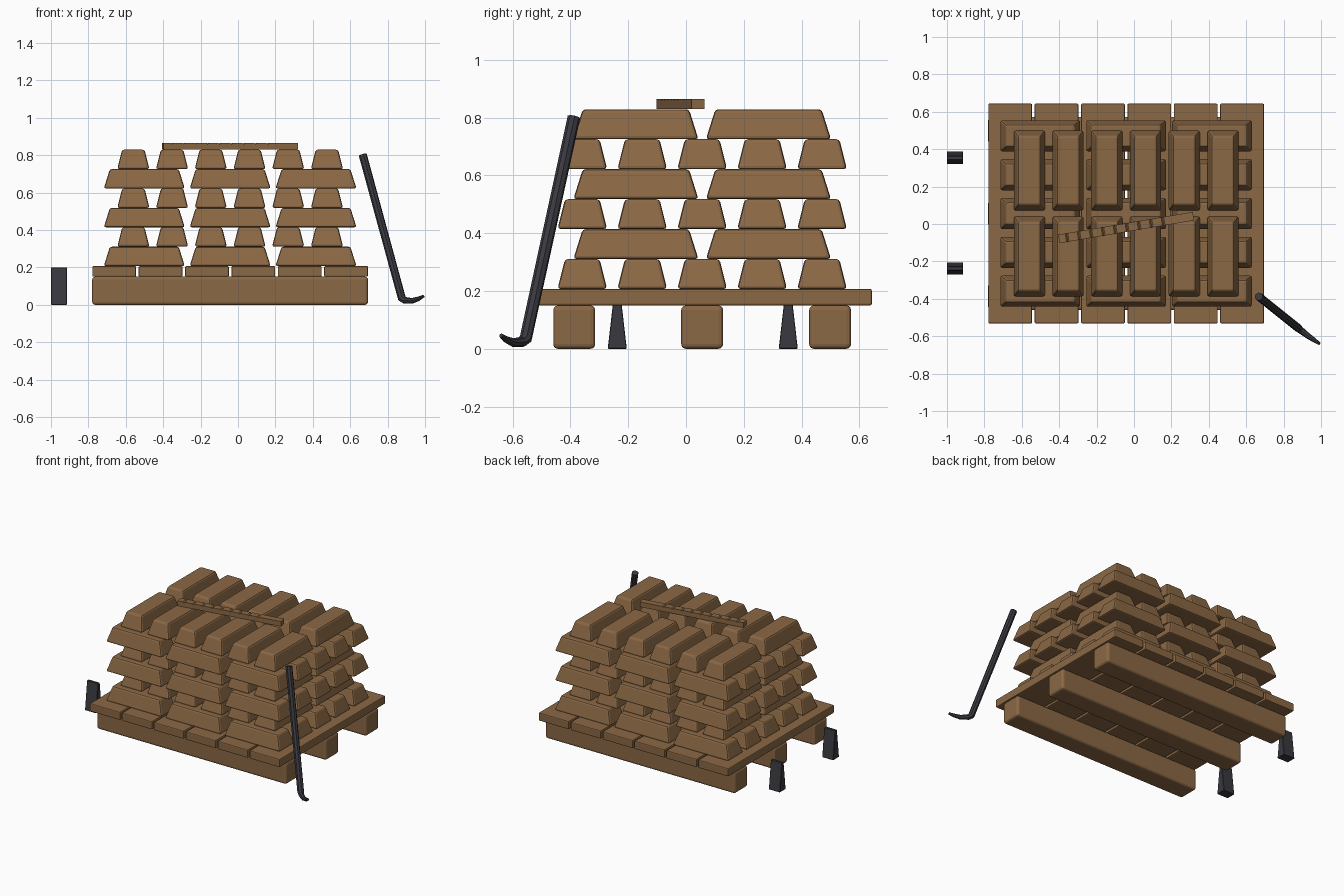
import bpy
import math
from mathutils import Matrix

cube = bpy.data.objects.get("Cube")
if cube:
    bpy.data.objects.remove(cube, do_unlink=True)


def material(name, rgb):
    mat = bpy.data.materials.new(name)
    mat.use_nodes = True
    mat.diffuse_color = (*rgb, 1)
    mat.node_tree.nodes["Principled BSDF"].inputs["Base Color"].default_value = (*rgb, 1)
    return mat


WOOD = material("warm brown", (0.26, 0.14, 0.06))
IRON = material("dark iron", (0.04, 0.04, 0.05))


def add_mesh(name, verts, faces, mat, bevel=0.0, segments=2):
    mesh = bpy.data.meshes.new(name)
    mesh.from_pydata(verts, [], faces)
    mesh.materials.append(mat)
    obj = bpy.data.objects.new(name, mesh)
    bpy.context.collection.objects.link(obj)
    if bevel:
        mod = obj.modifiers.new("rounded edges", "BEVEL")
        mod.width, mod.segments = bevel, segments
        mod.limit_method = "ANGLE"
    return obj


def tapered_block(name, centre, bottom, top, z0, z1, mat, bevel, segments=2):
    """Block whose bottom and top are centred rectangles of different size."""
    corners = [(-1, -1), (1, -1), (1, 1), (-1, 1)]
    verts = [(centre[0] + sx * size[0] / 2, centre[1] + sy * size[1] / 2, z)
             for size, z in ((bottom, z0), (top, z1)) for sx, sy in corners]
    faces = [(3, 2, 1, 0), (4, 5, 6, 7)]
    faces += [(i, (i + 1) % 4, (i + 1) % 4 + 4, i + 4) for i in range(4)]
    return add_mesh(name, verts, faces, mat, bevel, segments)


# Pallet: three skids under six deck planks
MID_X, MID_Y = -0.042, 0.056
for i in range(3):
    size = (1.475, 0.145)
    tapered_block(f"skid_{i + 1}", (MID_X, MID_Y + (i - 1) * 0.443), size, size,
                  0, 0.15, WOOD, 0.016, 3)
for i in range(6):
    size = (0.234, 1.175)
    tapered_block(f"deck_plank_{i + 1}", (MID_X + (i - 2.5) * 0.248, MID_Y), size, size,
                  0.15, 0.207, WOOD, 0.006)

# Ingots: six layers, alternately lying along x and along y
LAYER, BASE = 0.1037, 0.207
for layer in range(6):
    along_x = layer % 2 == 0
    columns, rows = (3, 5) if along_x else (6, 2)
    step = (0.459, 0.2075) if along_x else (0.207, 0.459)
    bottom, top = (0.433, 0.172), (0.368, 0.12)
    if not along_x:
        bottom, top = bottom[::-1], top[::-1]
    for c in range(columns):
        for r in range(rows):
            centre = (MID_X + (c - (columns - 1) / 2) * step[0],
                      MID_Y + (r - (rows - 1) / 2) * step[1])
            z = BASE + layer * LAYER
            tapered_block(f"ingot_{layer + 1}_{c + 1}_{r + 1}", centre, bottom, top,
                          z, z + LAYER, WOOD, 0.011)

# Tally stick: notched profile extruded across its width
HALF, HEIGHT, DEPTH = 0.365, 0.035, 0.007
profile = [(-HALF, 0), (HALF, 0), (HALF, HEIGHT)]
for i in range(9):
    x = 0.2 - i * 0.065
    profile += [(x + 0.007, HEIGHT), (x, HEIGHT - DEPTH), (x - 0.007, HEIGHT)]
profile.append((-HALF, HEIGHT))
n = len(profile)
verts = [(x, y, z) for y in (-0.023, 0.023) for x, z in profile]
faces = [tuple(range(n)), tuple(reversed(range(n, 2 * n)))]
faces += [(i, i + n, (i + 1) % n + n, (i + 1) % n) for i in range(n)]
stick = add_mesh("tally_stick", verts, faces, WOOD)
stick.matrix_world = Matrix.Translation((-0.042, -0.019, 0.83)) @ Matrix.Rotation(math.radians(9.6), 4, "Z")

# Two iron wedges beside the pallet
for name, y in (("front_wedge", -0.238), ("back_wedge", 0.354)):
    tapered_block(name, (-0.957, y), (0.086, 0.066), (0.086, 0.02), 0, 0.2, IRON, 0.002, 1)

# Pry bar leaning on the stack, with a bent, narrowing claw
path = [((0.667, -0.388, 0.802), 1), ((0.876, -0.555, 0.035), 1),
        ((0.89, -0.567, 0.024), 0.85), ((0.93, -0.598, 0.021), 0.7),
        ((0.965, -0.622, 0.032), 0.55), ((0.992, -0.64, 0.046), 0.35)]
curve = bpy.data.curves.new("pry_bar", "CURVE")
curve.dimensions = "3D"
curve.bevel_depth, curve.bevel_resolution = 0.022, 2
curve.use_fill_caps = True
spline = curve.splines.new("POLY")
spline.points.add(len(path) - 1)
for point, (co, radius) in zip(spline.points, path):
    point.co = (*co, 1)
    point.radius = radius
curve.materials.append(IRON)
bar = bpy.data.objects.new("pry_bar", curve)
bpy.context.collection.objects.link(bar)
bpy.ops.object.select_all(action="DESELECT")
bar.select_set(True)
bpy.context.view_layer.objects.active = bar
bpy.ops.object.convert(target="MESH")
bpy.ops.object.shade_smooth_by_angle(angle=math.radians(30))
